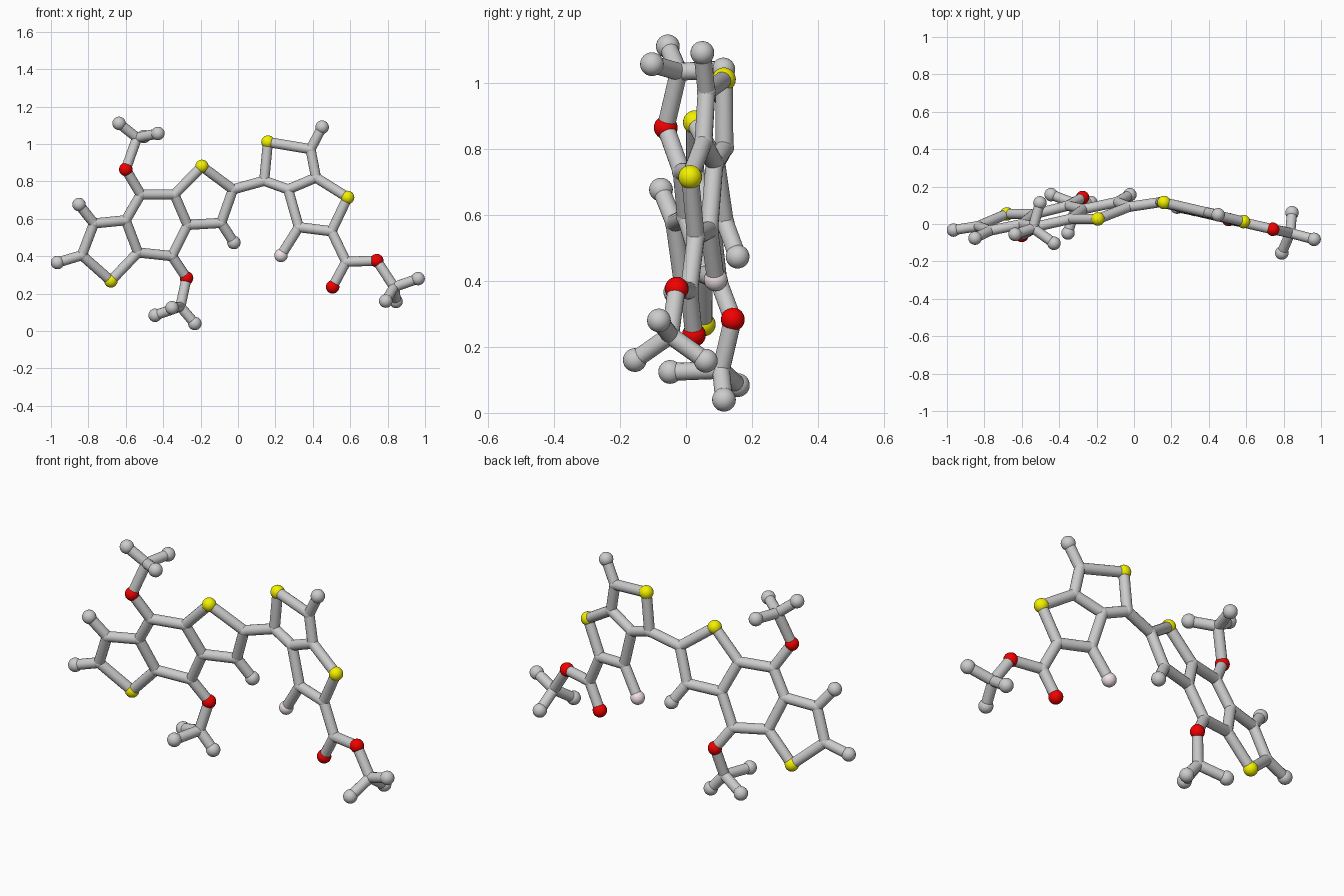
import bpy, bmesh
from mathutils import Vector, Matrix

if "Cube" in bpy.data.objects:
    bpy.data.objects.remove(bpy.data.objects["Cube"])

BALL, JOINT, STICK = 0.036, 0.029, 0.027

# Each fused ring system is planar: depth y follows from x and z
def left_plane(x, z):
    return 0.267 + 0.2255 * x - 0.2235 * z

def right_plane(x, z):
    return 0.137 - 0.23 * x + 0.0146 * z

atoms = {}  # name -> (kind, position); kind C = joint, H = grey end ball

def planar(plane, items):
    for name, x, z in items:
        atoms[name] = (name[0], Vector((x, plane(x, z), z)))

# Left three-ring system
planar(left_plane, [
    ("S1", -.68, .268), ("C2", -.835, .405), ("H2", -.965, .366),
    ("C3", -.77, .575), ("H3", -.85, .676), ("C4", -.60, .592),
    ("C5", -.535, .42), ("C6", -.52, .73), ("C7", -.34, .73),
    ("C8", -.27, .567), ("C9", -.353, .40), ("S2", -.193, .88),
    ("C10", -.027, .757), ("C11", -.09, .578), ("H11", -.022, .473),
    ("O1", -.60, .864), ("O2", -.275, .283)])
# Right two-ring system and side group
planar(right_plane, [
    ("C20", .14, .803), ("S3", .16, 1.01), ("C21", .388, .972),
    ("H21", .45, 1.09), ("C22", .417, .82), ("C23", .268, .757),
    ("S4", .586, .714), ("C24", .50, .533), ("C25", .325, .555),
    ("F1", .23, .404), ("C26", .578, .37), ("O3", .506, .236),
    ("O4", .742, .376)])
# Three end groups, each a joint with three balls
ends = {
    "A": ("O1", [(-.54, -.022, 1.033), (-.636, -.055, 1.11), (-.428, -.103, 1.056), (-.503, .113, 1.04)]),
    "B": ("O2", [(-.308, .106, .13), (-.443, .157, .084), (-.231, .115, .04), (-.353, -.048, .124)]),
    "D": ("O4", [(.835, -.048, .235), (.963, -.082, .28), (.79, -.155, .16), (.845, .06, .158)])}

bonds = """S1-C2-C3-C4-C5-S1 C2-H2 C3-H3 C4-C6-C7-C8-C9-C5 C7-S2-C10-C11-C8
C11-H11 C6-O1 C9-O2 C10-C20 C20-S3-C21-C22-C23-C20 C21-H21 C22-S4-C24-C25-C23
C25-F1 C24-C26 C26-O3 C26-O4"""
for key, (oxygen, pts) in ends.items():
    atoms["C" + key] = ("C", Vector(pts[0]))
    bonds += f" {oxygen}-C{key}"
    for i, p in enumerate(pts[1:]):
        atoms[f"H{key}{i}"] = ("H", Vector(p))
        bonds += f" C{key}-H{key}{i}"

def finish(bm, name, colour=None):
    mesh = bpy.data.meshes.new(name)
    for f in bm.faces:
        f.smooth = True
    for e in bm.edges:
        if e.is_manifold and e.calc_face_angle() > 0.9:
            e.smooth = False
    bm.to_mesh(mesh)
    bm.free()
    obj = bpy.data.objects.new(name, mesh)
    bpy.context.collection.objects.link(obj)
    if colour:
        mat = bpy.data.materials.new(name)
        mat.diffuse_color = colour
        mat.use_nodes = True
        mat.node_tree.nodes["Principled BSDF"].inputs["Base Color"].default_value = mat.diffuse_color
        mesh.materials.append(mat)

# Balls, grouped by colour
for kind, name, radius, colour in [
        ("C", "stick_joints", JOINT, None), ("H", "grey_end_balls", BALL, None),
        ("S", "yellow_balls", BALL, (0.9, 0.88, 0.0, 1)),
        ("O", "red_balls", BALL, (0.9, 0.0, 0.0, 1)),
        ("F", "pink_ball", BALL, (0.88, 0.76, 0.79, 1))]:
    bm = bmesh.new()
    for k, p in atoms.values():
        if k == kind:
            bmesh.ops.create_uvsphere(bm, u_segments=24, v_segments=12, radius=radius,
                                      matrix=Matrix.Translation(p))
    finish(bm, name, colour)

# Sticks between the balls
bm = bmesh.new()
for chain in bonds.split():
    names = chain.split("-")
    for a, b in zip(names, names[1:]):
        p, q = atoms[a][1], atoms[b][1]
        d = q - p
        m = Matrix.Translation((p + q) / 2) @ d.to_track_quat("Z", "Y").to_matrix().to_4x4()
        bmesh.ops.create_cone(bm, cap_ends=True, segments=16, radius1=STICK, radius2=STICK,
                              depth=d.length, matrix=m)
finish(bm, "sticks")
